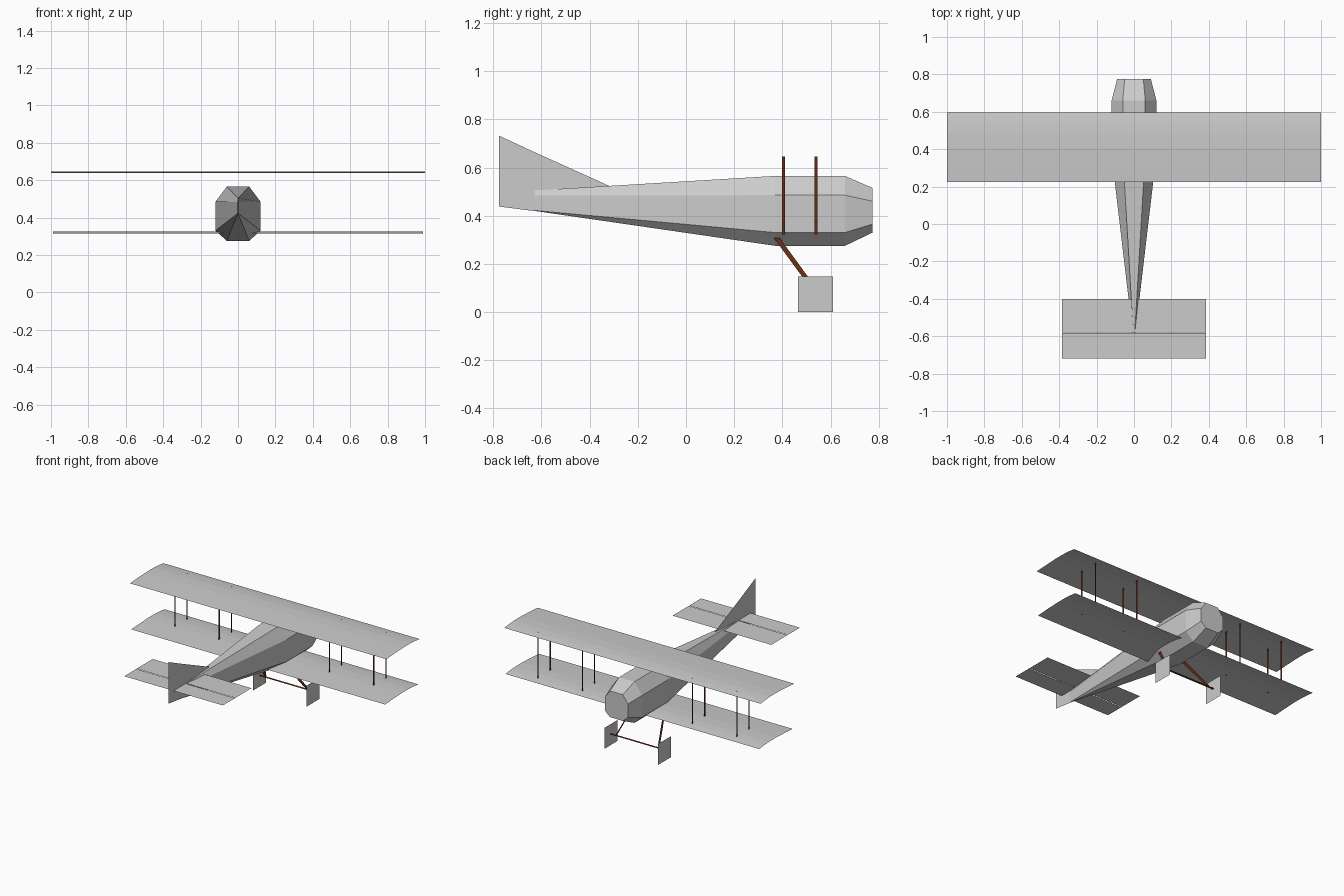
import bpy

if "Cube" in bpy.data.objects:
    bpy.data.objects.remove(bpy.data.objects["Cube"])


def material(name, rgb):
    m = bpy.data.materials.new(name)
    m.diffuse_color = (*rgb, 1)
    m.use_nodes = True
    m.node_tree.nodes["Principled BSDF"].inputs["Base Color"].default_value = m.diffuse_color
    return m


GREY = material("light_grey", (0.6, 0.6, 0.6))
BROWN = material("dark_brown", (0.13, 0.024, 0.008))


def build(name, verts, faces, mat):
    me = bpy.data.meshes.new(name)
    me.from_pydata(verts, [], faces)
    me.materials.append(mat)
    ob = bpy.data.objects.new(name, me)
    bpy.context.collection.objects.link(ob)
    return ob


def plate(name, pts, mat):
    """Single flat sheet."""
    return build(name, pts, [tuple(range(len(pts)))], mat)


# Fuselage: octagon sections (y, outer x, inner x, four z levels bottom to top)
sections = [
    (0.775, 0.09, 0.05, 0.33, 0.365, 0.46, 0.515),
    (0.66, 0.12, 0.06, 0.275, 0.33, 0.485, 0.565),
    (0.37, 0.12, 0.06, 0.275, 0.33, 0.485, 0.565),
    (-0.63, 0.002, 0.001, 0.42, 0.422, 0.484, 0.505),
]
verts, faces = [], []
for y, xo, xi, z0, z1, z2, z3 in sections:
    right = [(xi, y, z0), (xo, y, z1), (xo, y, z2), (xi, y, z3)]
    verts += right + [(-x, yy, z) for x, yy, z in reversed(right)]
for s in range(len(sections) - 1):
    for i in range(8):
        j = (i + 1) % 8
        faces.append((s * 8 + i, s * 8 + j, s * 8 + 8 + j, s * 8 + 8 + i))
faces += [tuple(range(7, -1, -1)), tuple(range(24, 32))]
build("fuselage", verts, faces, GREY)


# Wings: thin cambered sheets
def wing(name, half, z):
    profile = [(0.225, 0), (0.32, 0.006), (0.41, 0.01), (0.49, 0.01),
               (0.55, 0.006), (0.597, 0)]
    v = [(sx * half, y, z + dz) for y, dz in profile for sx in (-1, 1)]
    f = [(2 * i, 2 * i + 1, 2 * i + 3, 2 * i + 2) for i in range(len(profile) - 1)]
    build(name, v, f, GREY)


wing("upper_wing", 1.0, 0.637)
wing("lower_wing", 0.99, 0.315)

# Tail surfaces
def flat(name, x, y0, y1, z, mat):
    plate(name, [(-x, y0, z), (x, y0, z), (x, y1, z), (-x, y1, z)], mat)


flat("tailplane", 0.385, -0.58, -0.4, 0.507, GREY)
flat("elevator", 0.385, -0.718, -0.584, 0.507, GREY)
plate("fin", [(0, -0.636, 0.42), (0, -0.317, 0.47), (0, -0.317, 0.523),
              (0, -0.636, 0.667)], GREY)
plate("rudder", [(0, -0.776, 0.438), (0, -0.636, 0.42), (0, -0.636, 0.667),
                 (0, -0.776, 0.732)], GREY)

# Struts, wheels and legs on both sides
for side, s in (("right", 1), ("left", -1)):
    for pos, x in (("inner", 0.43), ("outer", 0.775)):
        for end, y in (("rear", 0.405), ("front", 0.54)):
            plate(f"{side}_{pos}_{end}_strut",
                  [(s * x, y - 0.006, 0.322), (s * x, y + 0.006, 0.322),
                   (s * x, y + 0.006, 0.645), (s * x, y - 0.006, 0.645)], BROWN)
    plate(f"{side}_wheel", [(s * 0.21, 0.465, 0), (s * 0.21, 0.61, 0),
                            (s * 0.21, 0.61, 0.148), (s * 0.21, 0.465, 0.148)], GREY)
    plate(f"{side}_leg", [(s * 0.104, 0.365, 0.307), (s * 0.104, 0.389, 0.307),
                          (s * 0.165, 0.553, 0.083), (s * 0.165, 0.529, 0.083)], BROWN)

# Axle
flat("axle", 0.21, 0.531, 0.549, 0.08, BROWN)
